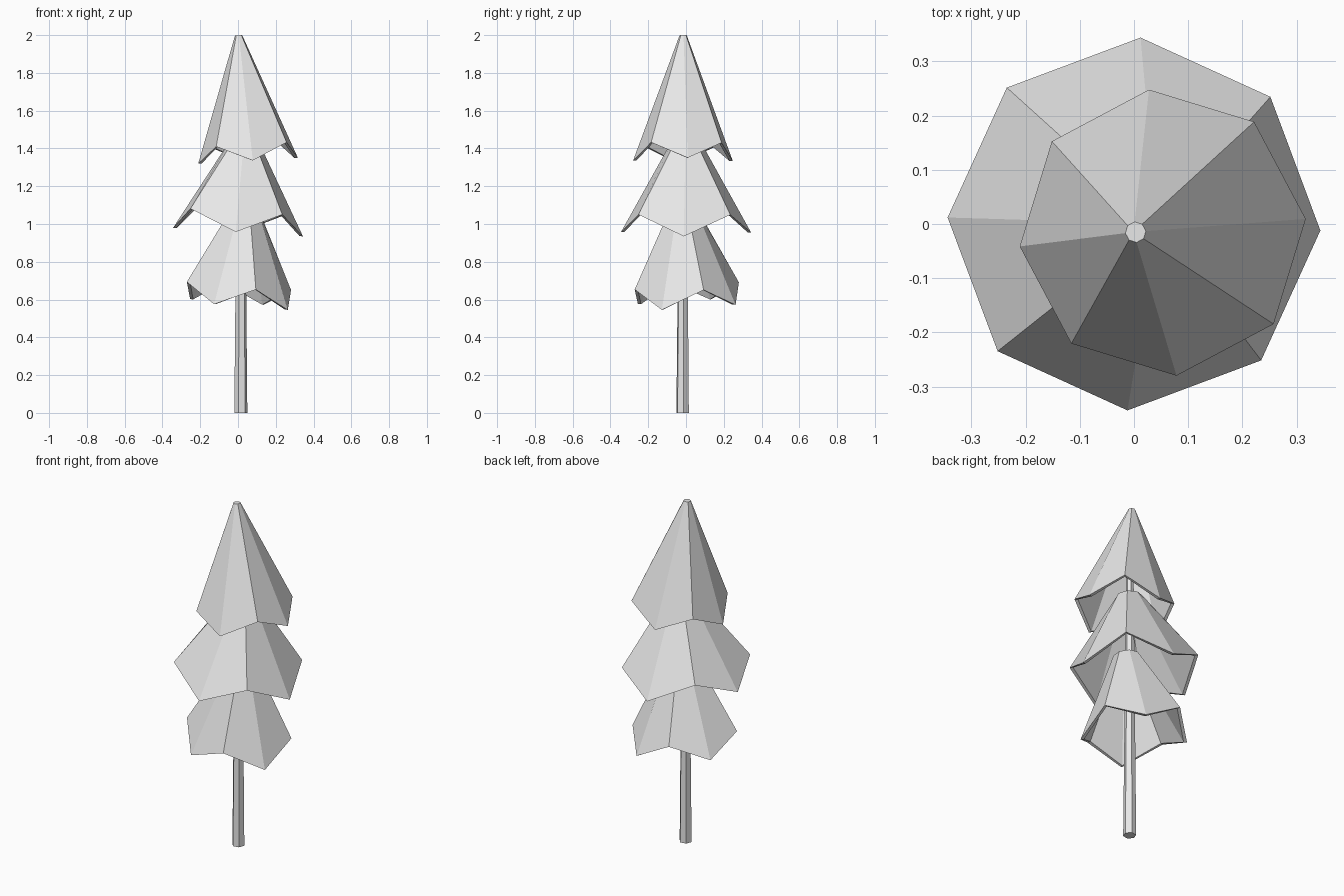
import bpy, bmesh
from math import cos, sin, radians

cube = bpy.data.objects.get("Cube")
if cube:
    bpy.data.objects.remove(cube, do_unlink=True)

GREY = (0.8, 0.8, 0.8, 1)
grey = bpy.data.materials.new("pale_grey")
grey.use_nodes = True
grey.diffuse_color = GREY
grey.node_tree.nodes["Principled BSDF"].inputs["Base Color"].default_value = GREY


def ring(bm, centre, radius, sides, phase, drop=0, slope=(0, 0)):
    """Tilted ring of points; every even point hangs lower by drop."""
    verts = []
    for i in range(sides):
        a = radians(phase) + radians(360) * i / sides
        x, y = radius * cos(a), radius * sin(a)
        z = slope[0] * x + slope[1] * y - (drop if i % 2 == 0 else 0)
        verts.append(bm.verts.new((centre[0] + x, centre[1] + y, centre[2] + z)))
    return verts


def bridge(bm, a, b):
    for i in range(len(a)):
        j = (i + 1) % len(a)
        bm.faces.new((a[i], a[j], b[j], b[i]))


def finish(bm, name):
    bmesh.ops.recalc_face_normals(bm, faces=bm.faces)
    mesh = bpy.data.meshes.new(name)
    bm.to_mesh(mesh)
    bm.free()
    mesh.materials.append(grey)
    bpy.context.collection.objects.link(bpy.data.objects.new(name, mesh))


def branch_tier(name, base, radius, phase, drop, slope, top, top_radius):
    """Hollow eight-sided skirt with a zigzag hem and a flat cap."""
    bm = bmesh.new()
    wall = 0.018
    under = (top[0], top[1], top[2] - 0.03)
    cap = ring(bm, top, top_radius, 8, phase, 0, slope)
    hem = ring(bm, base, radius, 8, phase, drop, slope)
    inner_hem = ring(bm, base, radius - wall, 8, phase, drop, slope)
    inner_cap = ring(bm, under, top_radius * 0.75, 8, phase, 0, slope)
    loops = (cap, hem, inner_hem, inner_cap)
    for a, b in zip(loops, loops[1:]):
        bridge(bm, a, b)
    bm.faces.new(cap)
    bm.faces.new(inner_cap)
    finish(bm, name)


# Three leaning tiers of branches
branch_tier("lower_branches", (0.005, 0.004, 0.672), 0.29, -27, 0.098,
            (-0.09, 0.04), (0.04, -0.015, 1.09), 0.07)
branch_tier("middle_branches", (0, 0, 1.065), 0.344, -2, 0.108,
            (-0.065, 0), (0.035, 0, 1.45), 0.07)
branch_tier("upper_branches", (0.053, -0.016, 1.42), 0.265, 5.5, 0.085,
            (0.06, 0), (0.003, -0.015, 1.999), 0.019)

# Slim tapering trunk running up inside the tiers
bm = bmesh.new()
foot = ring(bm, (0.015, -0.018, 0), 0.035, 6, 10)
tip = ring(bm, (0.015, -0.016, 1.6), 0.02, 6, 10)
bridge(bm, foot, tip)
bm.faces.new(foot)
bm.faces.new(tip)
finish(bm, "trunk")
